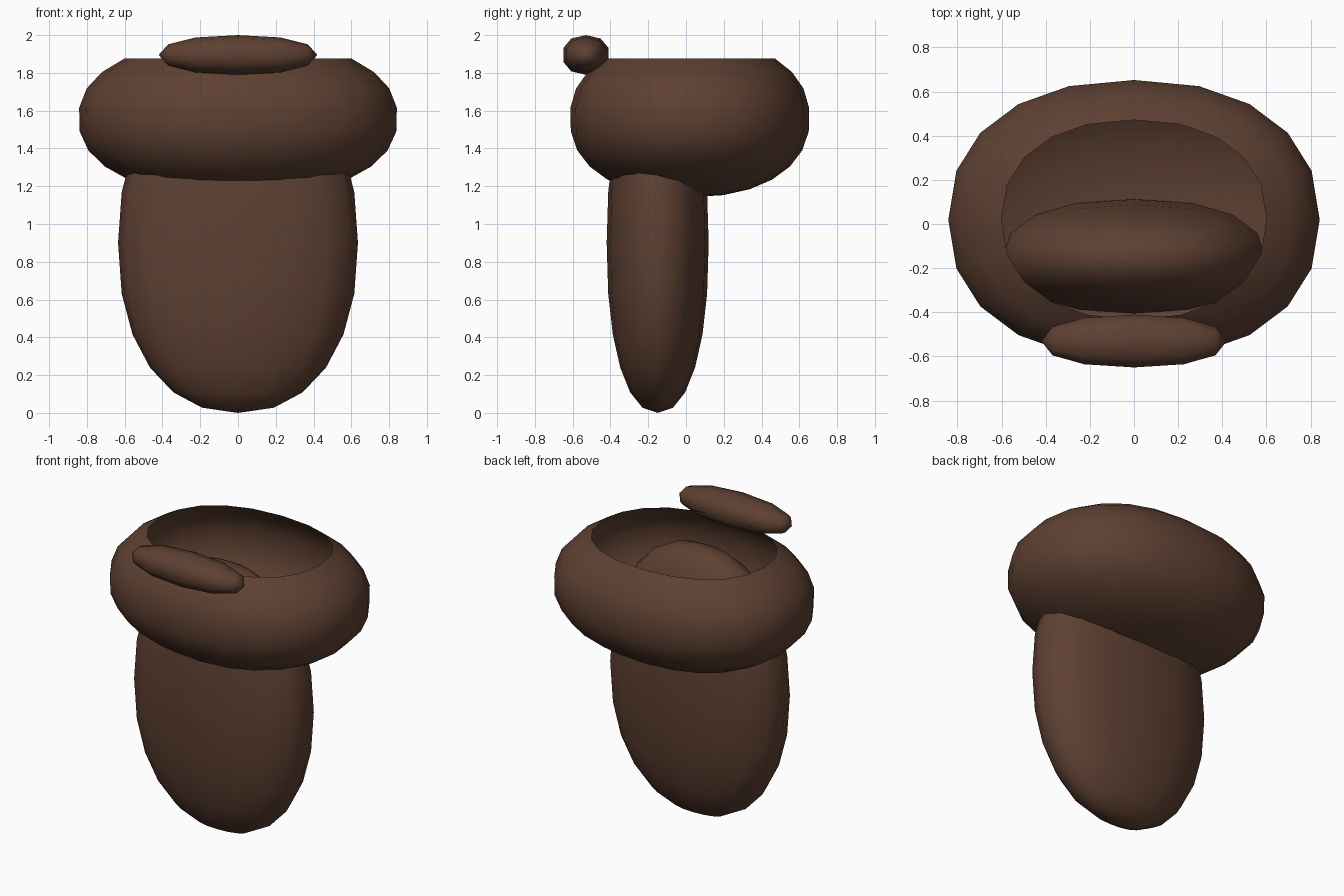
import bpy, bmesh, math

if "Cube" in bpy.data.objects:
    bpy.data.objects.remove(bpy.data.objects["Cube"])

brown = bpy.data.materials.new("dark_brown")
brown.diffuse_color = (0.112, 0.052, 0.032, 1)
brown.use_nodes = True
brown.node_tree.nodes["Principled BSDF"].inputs["Base Color"].default_value = brown.diffuse_color

ROUND = 0.893  # slightly boxy ellipsoid


def sp(v):
    """Signed power that gives the fuller, rounded-box curve."""
    return math.copysign(abs(v) ** ROUND, v) if abs(v) > 1e-9 else 0.0


def blob(name, center, radii, segs, rings, top=90.0, axis="z"):
    """Rounded ellipsoid; top below 90 degrees leaves an open rim."""
    bm = bmesh.new()

    def vert(lat, lon):
        a = sp(math.cos(lat)) * sp(math.cos(lon))
        b = sp(math.cos(lat)) * sp(math.sin(lon))
        c = sp(math.sin(lat))
        p = (a, b, c) if axis == "z" else (c, a, b)
        return bm.verts.new([o + r * q for o, r, q in zip(center, radii, p)])

    start, closed = math.radians(top), top >= 90
    step = (start + math.pi / 2) / rings
    rows = [[vert(start - i * step, math.pi / 2 + 2 * math.pi * j / segs) for j in range(segs)]
            for i in range(1 if closed else 0, rings)]
    for up, low in zip(rows, rows[1:]):
        for j in range(segs):
            k = (j + 1) % segs
            bm.faces.new((up[j], low[j], low[k], up[k]))
    # Poles
    ends = [(rows[-1], -math.pi / 2)] + ([(rows[0], math.pi / 2)] if closed else [])
    for row, lat in ends:
        pole = vert(lat, 0)
        for j in range(segs):
            a, b = row[j], row[(j + 1) % segs]
            bm.faces.new((pole, b, a) if lat < 0 else (pole, a, b))
    for f in bm.faces:
        f.smooth = True
    mesh = bpy.data.meshes.new(name)
    bm.to_mesh(mesh)
    bm.free()
    mesh.materials.append(brown)
    obj = bpy.data.objects.new(name, mesh)
    bpy.context.collection.objects.link(obj)
    return obj


# Long flattened lower body
blob("lower_body", (0, -0.15, 0.9), (0.635, 0.27, 0.9), 16, 12)
# Wide open bowl on top
blob("open_bowl", (0, 0.02, 1.56), (0.845, 0.635, 0.418), 20, 10, top=47)
# Slim roll on the front rim
blob("front_roll", (0, -0.53, 1.895), (0.42, 0.125, 0.105), 10, 6, axis="x")
